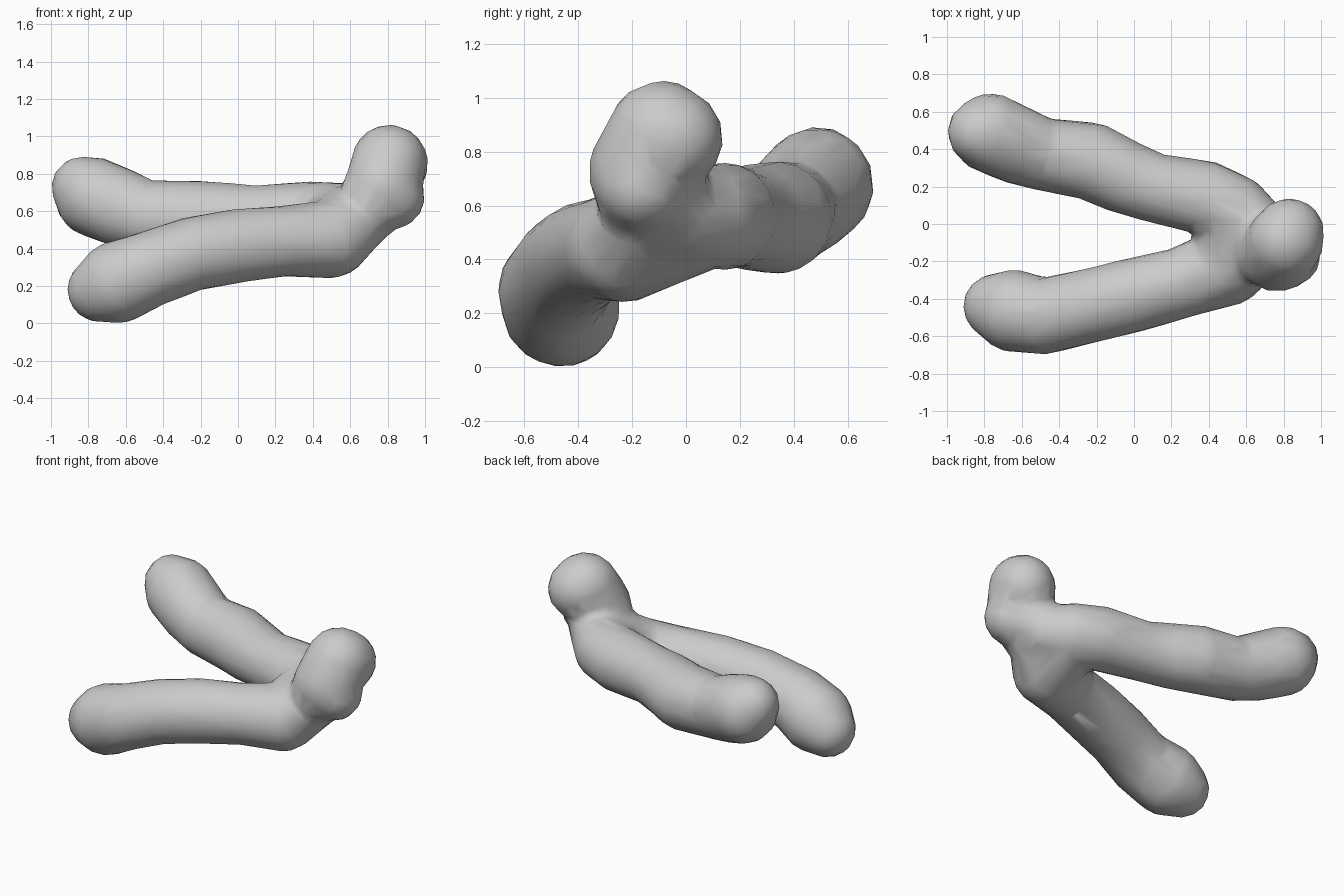
import bpy
import bmesh
from mathutils import Matrix, Vector

cube = bpy.data.objects.get("Cube")
if cube:
    bpy.data.objects.remove(cube, do_unlink=True)

# One plain grey for the whole body
grey = bpy.data.materials.new("light grey")
grey.use_nodes = True
colour = (0.6, 0.6, 0.6, 1)
grey.diffuse_color = colour
grey.node_tree.nodes["Principled BSDF"].inputs["Base Color"].default_value = colour

# Centre lines: x, y, z, radius
front_arm = [(-.74, -.44, .18, .175), (-.64, -.465, .222, .222), (-.49, -.495, .285, .205),
             (-.25, -.44, .37, .20), (0, -.38, .415, .20), (.25, -.315, .44, .19),
             (.50, -.23, .45, .21)]
back_arm = [(-.83, .49, .725, .17), (-.765, .485, .675, .215), (-.62, .42, .615, .21),
            (-.50, .375, .57, .195), (-.23, .335, .555, .21), (-.06, .255, .555, .20),
            (.10, .195, .555, .185), (.38, .14, .56, .20), (.54, .07, .56, .195)]
head = [(.83, -.05, .85, .19), (.81, -.09, .86, .205), (.77, -.16, .725, .205),
        (.83, -.165, .675, .17)]
front_neck = [front_arm[-1], (.66, -.14, .56, .165), head[2]]
back_neck = [back_arm[-1], (.67, -.03, .57, .165), head[2]]
joint = [front_arm[-1], back_arm[-1]]


def add_capsule(bm, a, b):
    """Rounded segment wrapped around two balls."""
    part = bmesh.new()
    for x, y, z, r in (a, b):
        bmesh.ops.create_icosphere(part, subdivisions=3, radius=r,
                                   matrix=Matrix.Translation(Vector((x, y, z))))
    hull = bmesh.ops.convex_hull(part, input=part.verts)
    inside = [v for v in hull["geom_interior"] if isinstance(v, bmesh.types.BMVert)]
    bmesh.ops.delete(part, geom=inside, context="VERTS")
    bmesh.ops.recalc_face_normals(part, faces=part.faces)
    temp = bpy.data.meshes.new("segment")
    part.to_mesh(temp)
    part.free()
    bm.from_mesh(temp)
    bpy.data.meshes.remove(temp)


# Gather every segment into one branching body
bm = bmesh.new()
for path in (front_arm, back_arm, head, front_neck, back_neck, joint):
    for a, b in zip(path, path[1:]):
        add_capsule(bm, a, b)
mesh = bpy.data.meshes.new("branching_body")
bm.to_mesh(mesh)
bm.free()
mesh.materials.append(grey)
body = bpy.data.objects.new("branching_body", mesh)
bpy.context.collection.objects.link(body)

# Fuse, soften the seams and reduce to a coarse skin
fuse = body.modifiers.new("fuse", "REMESH")
fuse.mode = "VOXEL"
fuse.voxel_size = 0.025
fuse.use_smooth_shade = True
soften = body.modifiers.new("soften", "SMOOTH")
soften.factor = 0.5
soften.iterations = 6
coarse = body.modifiers.new("coarse", "DECIMATE")
coarse.ratio = 0.06
